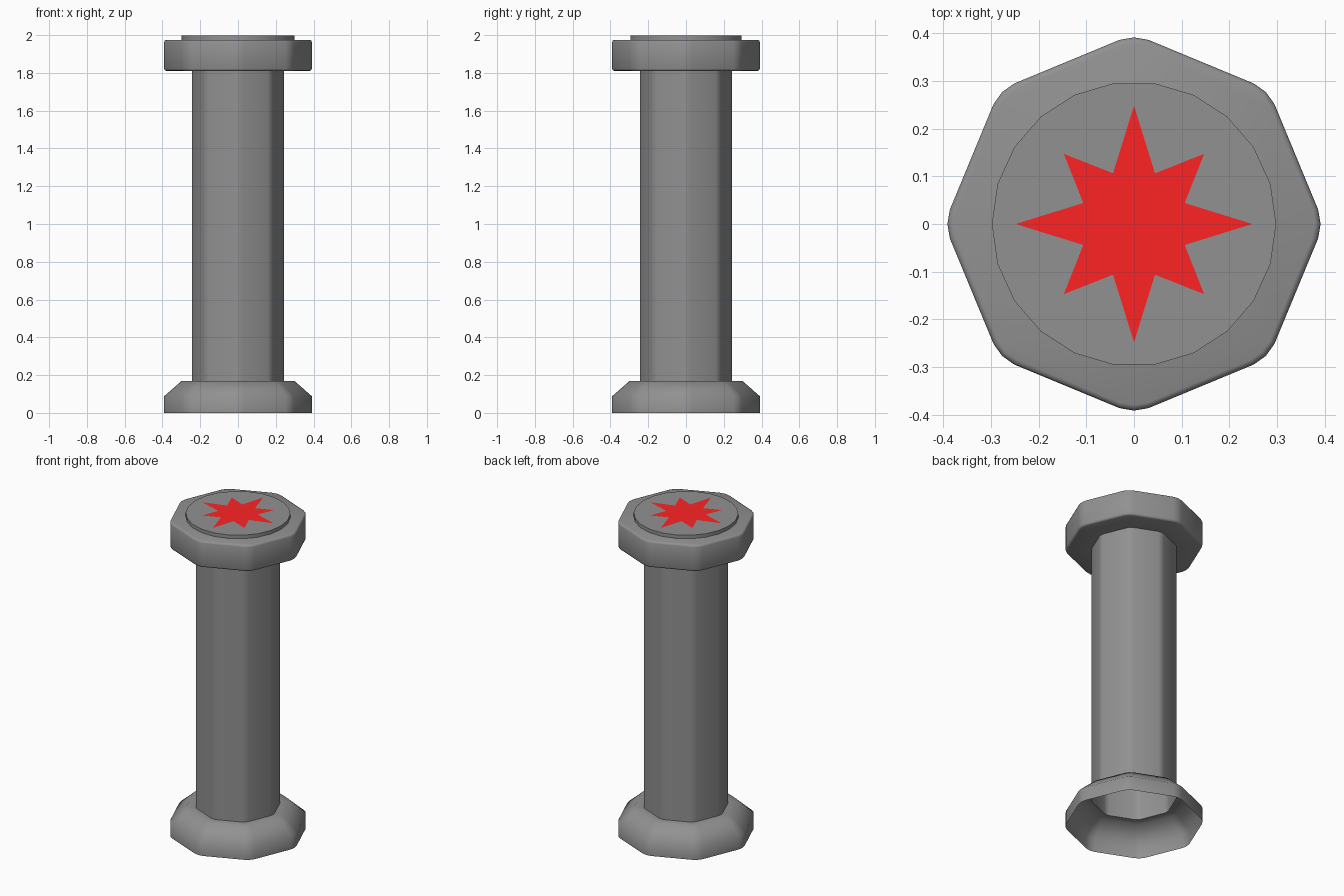
import bpy, bmesh
from math import sin, cos, radians

if "Cube" in bpy.data.objects:
    bpy.data.objects.remove(bpy.data.objects["Cube"])


def material(name, color):
    mat = bpy.data.materials.new(name)
    mat.diffuse_color = color
    mat.use_nodes = True
    mat.node_tree.nodes["Principled BSDF"].inputs["Base Color"].default_value = mat.diffuse_color
    return mat


dark_grey = material("dark_grey", (0.285, 0.285, 0.285, 1))
red = material("red", (1.0, 0.017, 0.018, 1))


def polar(r, deg):
    return r * cos(radians(deg)), r * sin(radians(deg))


def octagon(r):
    # octagon with each corner rounded by three points
    return [polar(r * k, 45 * i + a) for i in range(8)
            for k, a in ((0.99, -4.5), (1.0, 0), (0.99, 4.5))]


def loft(name, sections, mat, cap_top=True, smooth=None):
    # joins a stack of (z, outline) sections into an open-bottomed shell
    bm = bmesh.new()
    rings = [[bm.verts.new((x, y, z)) for x, y in pts] for z, pts in sections]
    for lo, hi in zip(rings, rings[1:]):
        n = len(lo)
        for i in range(n):
            j = (i + 1) % n
            bm.faces.new((lo[i], lo[j], hi[j], hi[i]))
    if cap_top:
        bm.faces.new(rings[-1])
    mesh = bpy.data.meshes.new(name)
    bm.to_mesh(mesh)
    bm.free()
    mesh.materials.append(mat)
    obj = bpy.data.objects.new(name, mesh)
    bpy.context.collection.objects.link(obj)
    if smooth:
        bpy.ops.object.select_all(action='DESELECT')
        obj.select_set(True)
        bpy.context.view_layer.objects.active = obj
        bpy.ops.object.shade_smooth_by_angle(angle=radians(smooth))
    return obj


# hollow flared foot, open underneath
foot = [(0, 0.391), (0.088, 0.391), (0.17, 0.298), (0.17, 0.244)]
loft("foot", [(z, octagon(r)) for z, r in foot], dark_grey,
     cap_top=False, smooth=50)

# hollow octagonal shaft
loft("shaft", [(z, octagon(0.244)) for z in (0.17, 1.81)], dark_grey,
     cap_top=False, smooth=40)

# octagonal head with softened rims
head = [(1.81, 0.244), (1.81, 0.379), (1.8135, 0.3875), (1.822, 0.391),
        (1.963, 0.391), (1.9715, 0.3875), (1.975, 0.379)]
loft("head", [(z, octagon(r)) for z, r in head], dark_grey, smooth=50)

# round plate on the head
circle = [polar(0.298, 360 * i / 22) for i in range(22)]
loft("top_plate", [(1.975, circle), (1.997, circle)], dark_grey, smooth=40)

# flat red eight-pointed star, long and short points alternating
radii = (0.248, 0.115, 0.208, 0.115)
loft("star", [(2.0, [polar(radii[i % 4], 22.5 * i) for i in range(16)])], red)
